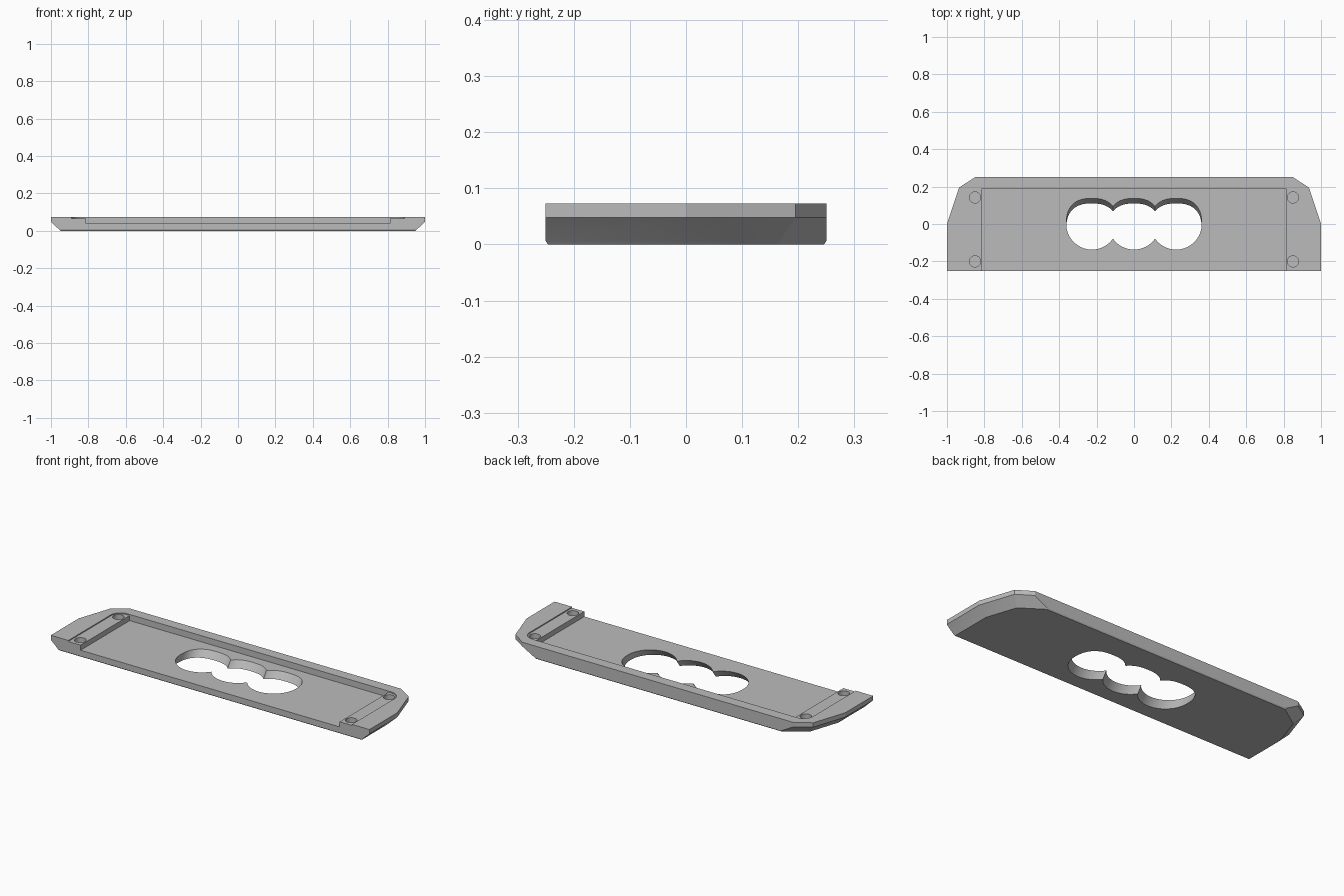
import bpy, bmesh
from math import sin, cos, pi, radians, copysign

cube = bpy.data.objects.get("Cube")
if cube:
    bpy.data.objects.remove(cube, do_unlink=True)

grey = bpy.data.materials.new("plain grey")
grey.use_nodes = True
colour = (0.5, 0.5, 0.5, 1)
grey.diffuse_color = colour
grey.node_tree.nodes["Principled BSDF"].inputs["Base Color"].default_value = colour


def loft(name, loops):
    """Closed solid through matching counter-clockwise loops of (points, z)."""
    bm = bmesh.new()
    rings = [[bm.verts.new((x, y, z)) for x, y in pts] for pts, z in loops]
    count = len(rings[0])
    for low, high in zip(rings, rings[1:]):
        for i in range(count):
            j = (i + 1) % count
            bm.faces.new((low[i], low[j], high[j], high[i]))
    bm.faces.new(rings[0][::-1])
    bm.faces.new(rings[-1])
    bmesh.ops.recalc_face_normals(bm, faces=bm.faces)
    mesh = bpy.data.meshes.new(name)
    bm.to_mesh(mesh)
    bm.free()
    mesh.materials.append(grey)
    obj = bpy.data.objects.new(name, mesh)
    bpy.context.collection.objects.link(obj)
    return obj


def mirrored(right_half):
    return right_half + [(-x, y) for x, y in reversed(right_half)]


def cut(body, cutter):
    cutter.hide_render = True
    mod = body.modifiers.new("cut", 'BOOLEAN')
    mod.operation = 'DIFFERENCE'
    mod.solver = 'EXACT'
    mod.object = cutter
    bpy.context.view_layer.objects.active = body
    bpy.ops.object.modifier_apply(modifier=mod.name)
    bpy.data.objects.remove(cutter, do_unlink=True)


def oval(cx, cy, r, upper=2.0, n=64):
    """Circle whose back half can be squared off a little."""
    pts = []
    for i in range(n):
        a = 2 * pi * i / n
        p = 2 / upper if sin(a) > 0 else 1
        pts.append((cx + r * copysign(abs(cos(a)) ** p, cos(a)),
                    cy + r * copysign(abs(sin(a)) ** p, sin(a))))
    return pts


# Plate body: upright rim, ends tapering underneath, fine bottom chamfer
rim = [(1, -0.25), (1, 0), (0.935, 0.195), (0.85, 0.25)]
taper = [(0.955, -0.25), (0.955, -0.005), (0.899, 0.167), (0.773, 0.25)]
base = [(0.95, -0.246), (0.95, -0.008), (0.893, 0.163), (0.77, 0.246)]
body = loft("plate", [(mirrored(base), 0), (mirrored(taper), 0.006),
                      (mirrored(rim), 0.048), (mirrored(rim), 0.073)])

# Shallow ledge with rounded back corners, open at the front
corner = [(0.83 + 0.06 * cos(a * pi / 16), 0.13 + 0.06 * sin(a * pi / 16))
          for a in range(9)]
ledge = mirrored([(0.89, -0.4)] + corner)
cut(body, loft("ledge_cutter", [(ledge, 0.067), (ledge, 0.2)]))

# Deep tray between the ledges
tray = mirrored([(0.813, -0.4), (0.813, 0.19)])
cut(body, loft("tray_cutter", [(tray, 0.038), (tray, 0.2)]))

# Screw holes
for x in (-0.85, 0.85):
    for y in (-0.2, 0.142):
        ring = oval(x, y, 0.03, n=32)
        cut(body, loft("screw_cutter", [(ring, 0.04), (ring, 0.2)]))

# Three-lobed hand opening, leaning forward as it goes down
slope = 0.027 / 0.038
for x in (-0.225, 0, 0.225):
    loops = [(oval(x, slope * (z - 0.038), 0.137, 2.5), z) for z in (-0.02, 0.06)]
    cut(body, loft("opening_cutter", loops))

bpy.ops.object.select_all(action='DESELECT')
body.select_set(True)
bpy.context.view_layer.objects.active = body
bpy.ops.object.shade_smooth_by_angle(angle=radians(16))
